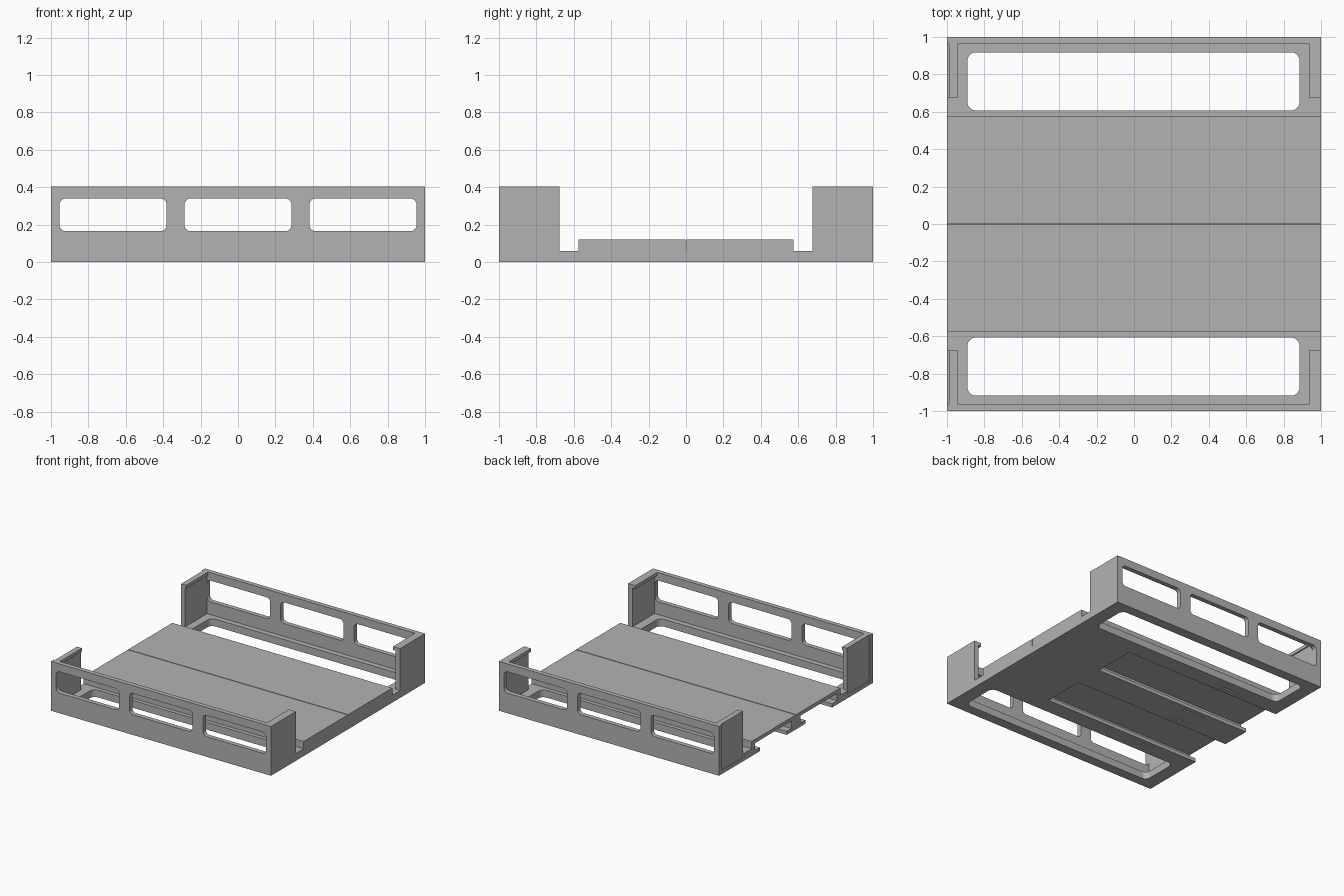
import bpy, bmesh, math

cube = bpy.data.objects.get("Cube")
if cube:
    bpy.data.objects.remove(cube, do_unlink=True)

grey = bpy.data.materials.new("plain_grey")
grey.use_nodes = True
colour = (0.45, 0.45, 0.45, 1)
grey.diffuse_color = colour
grey.node_tree.nodes["Principled BSDF"].inputs["Base Color"].default_value = colour


def prism(name, outline, axis, start, end):
    """Extrude a 2D outline along x, y or z."""
    def place(p, d):
        return {"x": (d, p[0], p[1]), "y": (p[0], d, p[1]), "z": (p[0], p[1], d)}[axis]
    bm = bmesh.new()
    face = bm.faces.new([bm.verts.new(place(p, start)) for p in outline])
    top = bmesh.ops.extrude_face_region(bm, geom=[face])["geom"]
    shift = place((0, 0), end - start)
    bmesh.ops.translate(bm, vec=shift, verts=[v for v in top if isinstance(v, bmesh.types.BMVert)])
    bmesh.ops.recalc_face_normals(bm, faces=bm.faces)
    mesh = bpy.data.meshes.new(name)
    bm.to_mesh(mesh)
    bm.free()
    mesh.materials.append(grey)
    obj = bpy.data.objects.new(name, mesh)
    bpy.context.scene.collection.objects.link(obj)
    return obj


def rect(a, b):
    (u0, u1), (v0, v1) = sorted(a), sorted(b)
    return [(u0, v0), (u1, v0), (u1, v1), (u0, v1)]


def rounded(a, b, r, steps=6):
    """Rectangle outline with rounded corners."""
    (u0, u1), (v0, v1) = sorted(a), sorted(b)
    centres = [(u1 - r, v1 - r), (u0 + r, v1 - r), (u0 + r, v0 + r), (u1 - r, v0 + r)]
    return [(cu + r * math.cos((q + i / steps) * math.pi / 2),
             cv + r * math.sin((q + i / steps) * math.pi / 2))
            for q, (cu, cv) in enumerate(centres) for i in range(steps + 1)]


def box(name, x, y, z):
    return prism(name, rect(x, y), "z", *z)


def cut(obj, cutters):
    """Subtract each cutter, apply the result and discard the cutters."""
    for c in cutters:
        c.hide_render = True
        mod = obj.modifiers.new("cut", "BOOLEAN")
        mod.operation = "DIFFERENCE"
        mod.solver = "EXACT"
        mod.object = c
    bpy.context.view_layer.update()
    graph = bpy.context.evaluated_depsgraph_get()
    mesh = bpy.data.meshes.new_from_object(obj.evaluated_get(graph))
    obj.modifiers.clear()
    obj.data = mesh
    for c in cutters:
        bpy.data.objects.remove(c, do_unlink=True)


FLOOR, DECK, TOP = 0.06, 0.12, 0.405

# Floor with raised deck and centre seam
half = [(1, 0), (1, FLOOR), (0.575, FLOOR), (0.575, DECK), (0.003, DECK), (0.003, FLOOR)]
floor = prism("floor_and_deck", half + [(-y, z) for y, z in reversed(half)], "x", -1, 1)

cutters = []
for s in (1, -1):
    def span(a, b):
        return (s * a, s * b)
    # Long rounded opening beside the deck
    cutters.append(prism("opening", rounded((-0.89, 0.885), span(0.607, 0.918), 0.045), "z", -0.1, 0.2))
    # Stepped slide channel, open at the right end
    tee = [(0.12, -0.1), (0.47, -0.1), (0.47, 0.03), (0.535, 0.03),
           (0.535, 0.09), (0.06, 0.09), (0.06, 0.03), (0.12, 0.03)]
    cutters.append(prism("channel", [(s * y, z) for y, z in tee], "x", -1.1, 0.445))
    # Catch slots in the channel lips
    for y in (0.065, 0.51):
        cutters.append(box("catch", (-0.62, -0.42), span(y, y + 0.015), (-0.1, 0.05)))
    # Shallow end recess
    cutters.append(box("recess", (-1.1, -0.99), span(0.678, 0.965), (0.03, 0.2)))
cut(floor, cutters)

for s, side in ((-1, "front"), (1, "back")):
    # Long wall with three windows
    wall = box(side + "_wall", (-1, 1), (s * 0.962, s), (FLOOR, TOP))
    cut(wall, [prism("window", rounded((c - 0.286, c + 0.286), (0.165, 0.34), 0.033), "y", -1.2, 1.2)
               for c in (-0.668, 0, 0.668)])
    # End panels with a lip along the top
    left = [(1, FLOOR), (1, TOP), (0.935, TOP), (0.935, 0.378), (0.96, 0.378), (0.96, FLOOR)]
    right = [(-0.99, FLOOR), (-0.99, TOP), (-0.945, TOP), (-0.945, 0.378), (-0.955, 0.378), (-0.955, FLOOR)]
    prism(side + "_left_end_panel", left, "y", s * 0.676, s * 0.962)
    prism(side + "_right_end_panel", right, "y", s * 0.676, s * 0.962)
